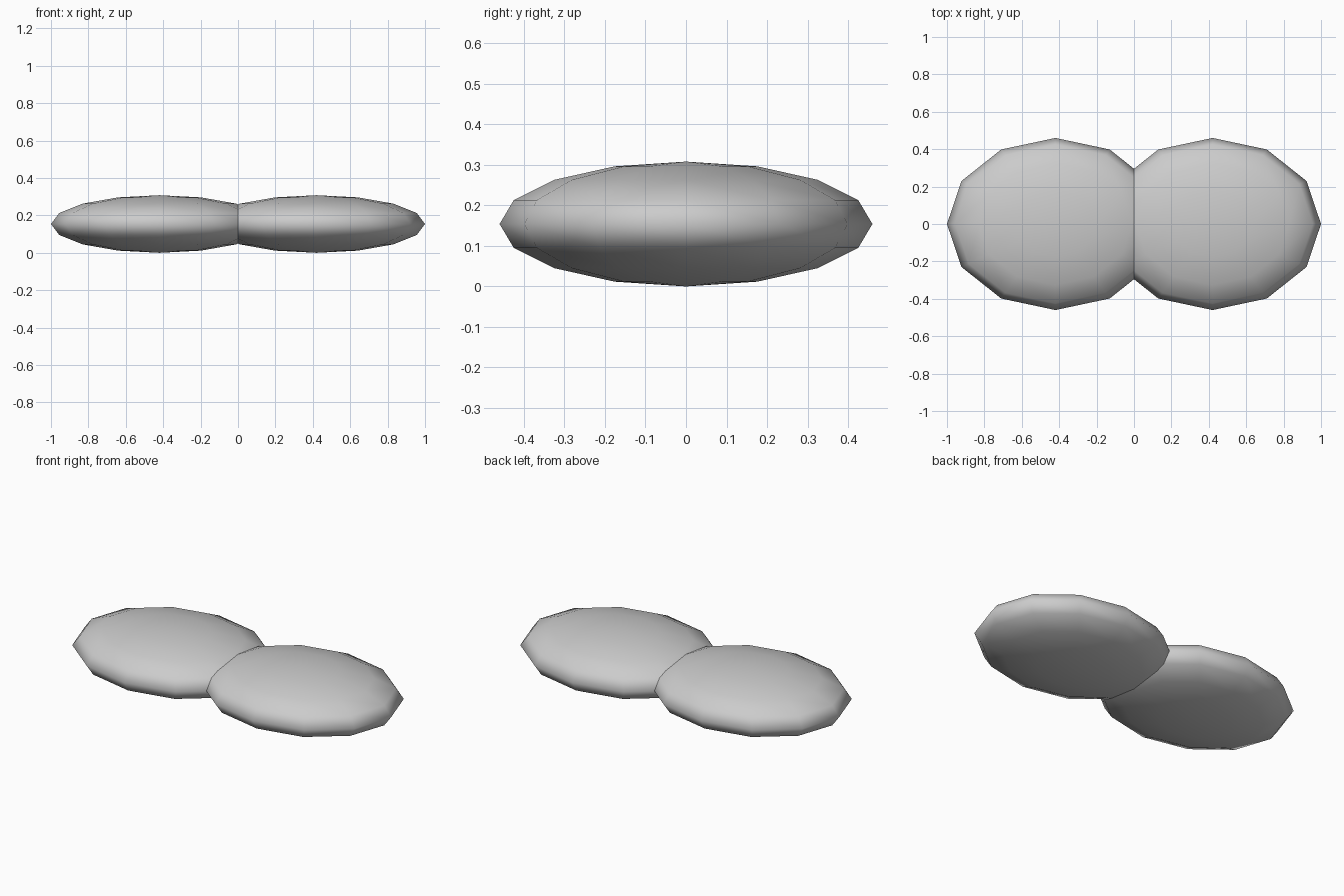
import bpy

if "Cube" in bpy.data.objects:
    bpy.data.objects.remove(bpy.data.objects["Cube"])

RX, RY, RZ = 0.58, 0.46, 0.154


def lobe(name, x):
    # low-poly flattened ball with smooth shading
    bpy.ops.mesh.primitive_uv_sphere_add(segments=12, ring_count=8, radius=1, location=(x, 0, RZ))
    ob = bpy.context.object
    ob.name = name
    ob.scale = (RX, RY, RZ)
    bpy.ops.object.transform_apply(location=False, rotation=False, scale=True)
    bpy.ops.object.shade_smooth()
    return ob


# two overlapping lobes, mirrored about x = 0
for side, sign in (("left", -1), ("right", 1)):
    lobe(side + "_lobe", sign * (1 - RX))
